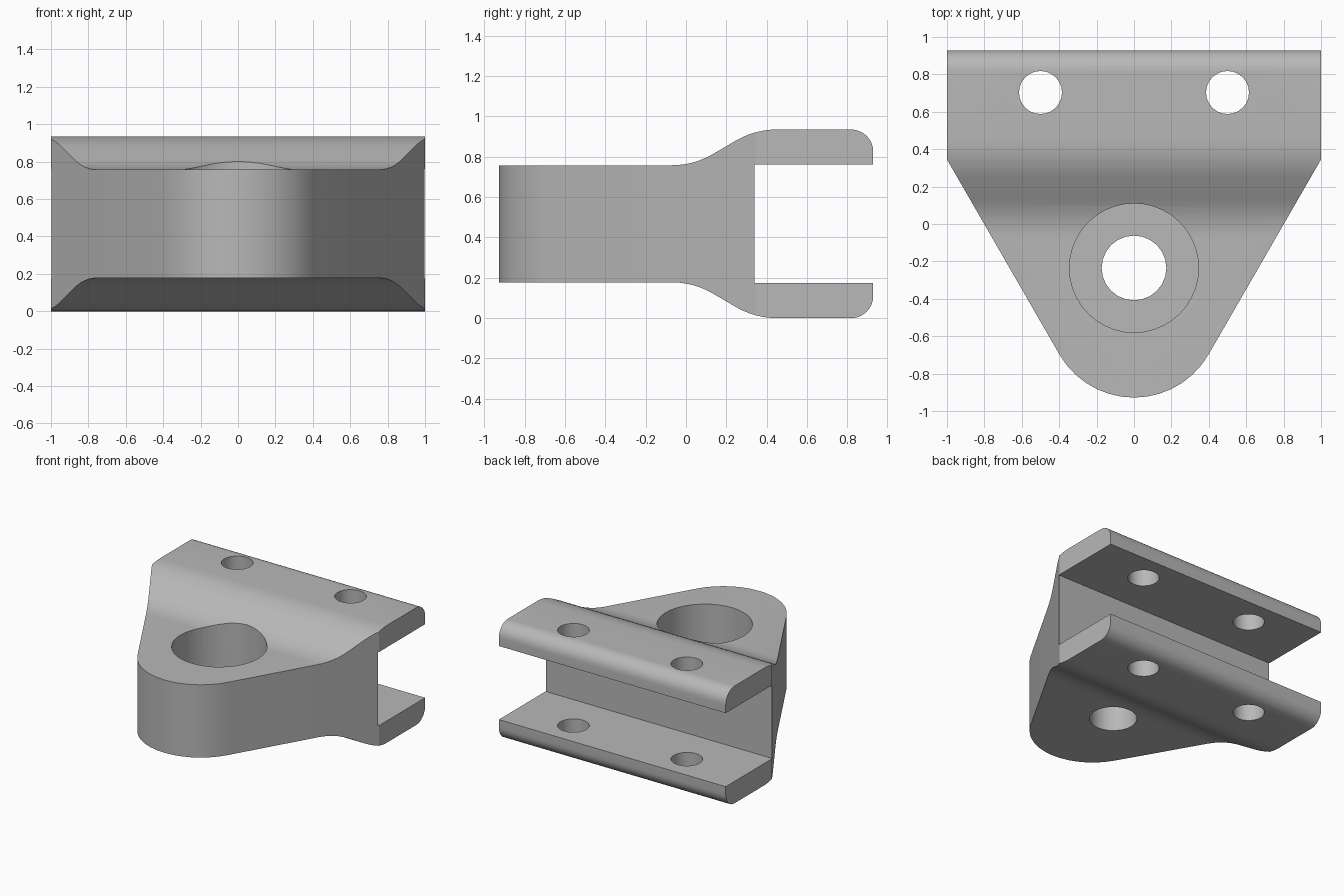
import bpy
import bmesh
from math import sin, cos, pi, radians
from mathutils import Vector

cube = bpy.data.objects.get("Cube")
if cube:
    bpy.data.objects.remove(cube, do_unlink=True)

grey = bpy.data.materials.new("plain grey")
grey.use_nodes = True
colour = (0.48, 0.48, 0.48, 1)
grey.diffuse_color = colour
grey.node_tree.nodes["Principled BSDF"].inputs["Base Color"].default_value = colour

MID = 0.4675    # height of the symmetry plane
BACK = 0.928    # rear edge; the nose reaches the same distance forward


def arc(cx, cy, r, start, end, steps):
    """Points along an arc, angles in degrees."""
    angles = [radians(start + (end - start) * i / steps) for i in range(steps + 1)]
    return [(cx + r * cos(a), cy + r * sin(a)) for a in angles]


def prism(name, points, place, depth):
    """Extrude a flat outline; place maps its 2D points into space."""
    bm = bmesh.new()
    face = bm.faces.new([bm.verts.new(place(*p)) for p in points])
    moved = bmesh.ops.extrude_face_region(bm, geom=[face])["geom"]
    verts = [v for v in moved if isinstance(v, bmesh.types.BMVert)]
    bmesh.ops.translate(bm, verts=verts, vec=Vector(depth))
    bmesh.ops.recalc_face_normals(bm, faces=bm.faces)
    mesh = bpy.data.meshes.new(name)
    bm.to_mesh(mesh)
    bm.free()
    mesh.materials.append(grey)
    obj = bpy.data.objects.new(name, mesh)
    bpy.context.collection.objects.link(obj)
    return obj


def combine(obj, cutter, operation):
    """Apply a boolean and drop the cutter."""
    mod = obj.modifiers.new(operation.lower(), "BOOLEAN")
    mod.operation, mod.solver, mod.object = operation, "EXACT", cutter
    bpy.context.view_layer.objects.active = obj
    bpy.ops.object.modifier_apply(modifier=mod.name)
    bpy.data.objects.remove(cutter, do_unlink=True)


def drill(obj, x, y, r, bottom, top, sides):
    circle = arc(x, y, r, 0, 360, sides)[:-1]
    cutter = prism("hole_cutter", circle, lambda a, b: (a, b, bottom), (0, 0, top - bottom))
    cutter.hide_render = True
    combine(obj, cutter, "DIFFERENCE")


# Side profile: thin body flaring through two bends into a rounded flange
BODY, FLANGE, BEND, ROUND = 0.29, MID, 0.4, 0.11
upper = [(-1.1, BODY)]
upper += arc(-0.07, BODY + BEND, BEND, -90, -60, 6)
upper += arc(0.45, FLANGE - BEND, BEND, 120, 90, 6)
upper += arc(BACK - ROUND, FLANGE - ROUND, ROUND, 90, 0, 8)
upper += [(BACK, 0.293), (0.34, 0.293)]
profile = upper + [(y, -h) for y, h in reversed(upper)]
bracket = prism("clevis_bracket", profile, lambda y, h: (-1.2, y, MID + h), (2.4, 0, 0))

# Plan outline: straight back, tapering sides, round nose
NOSE = 0.46
outline = [(-1, 1.1), (-1, 0.345)]
outline += arc(0, NOSE - BACK, NOSE, 210, 330, 14)
outline += [(1, 0.345), (1, 1.1)]
combine(bracket, prism("plan_cutter", outline, lambda x, y: (x, y, -0.2), (0, 0, 1.4)), "INTERSECT")

# Stepped bore in the nose, and bolt holes through both flanges
drill(bracket, 0, -0.235, 0.345, 0.39, 1.2, 40)
drill(bracket, 0, -0.235, 0.173, -0.2, 0.6, 24)
for side in (-1, 1):
    drill(bracket, side * 0.5, 0.703, 0.115, -0.2, 1.2, 24)

bpy.ops.object.select_all(action="DESELECT")
bracket.select_set(True)
bpy.context.view_layer.objects.active = bracket
bpy.ops.object.shade_smooth_by_angle(angle=radians(25))
